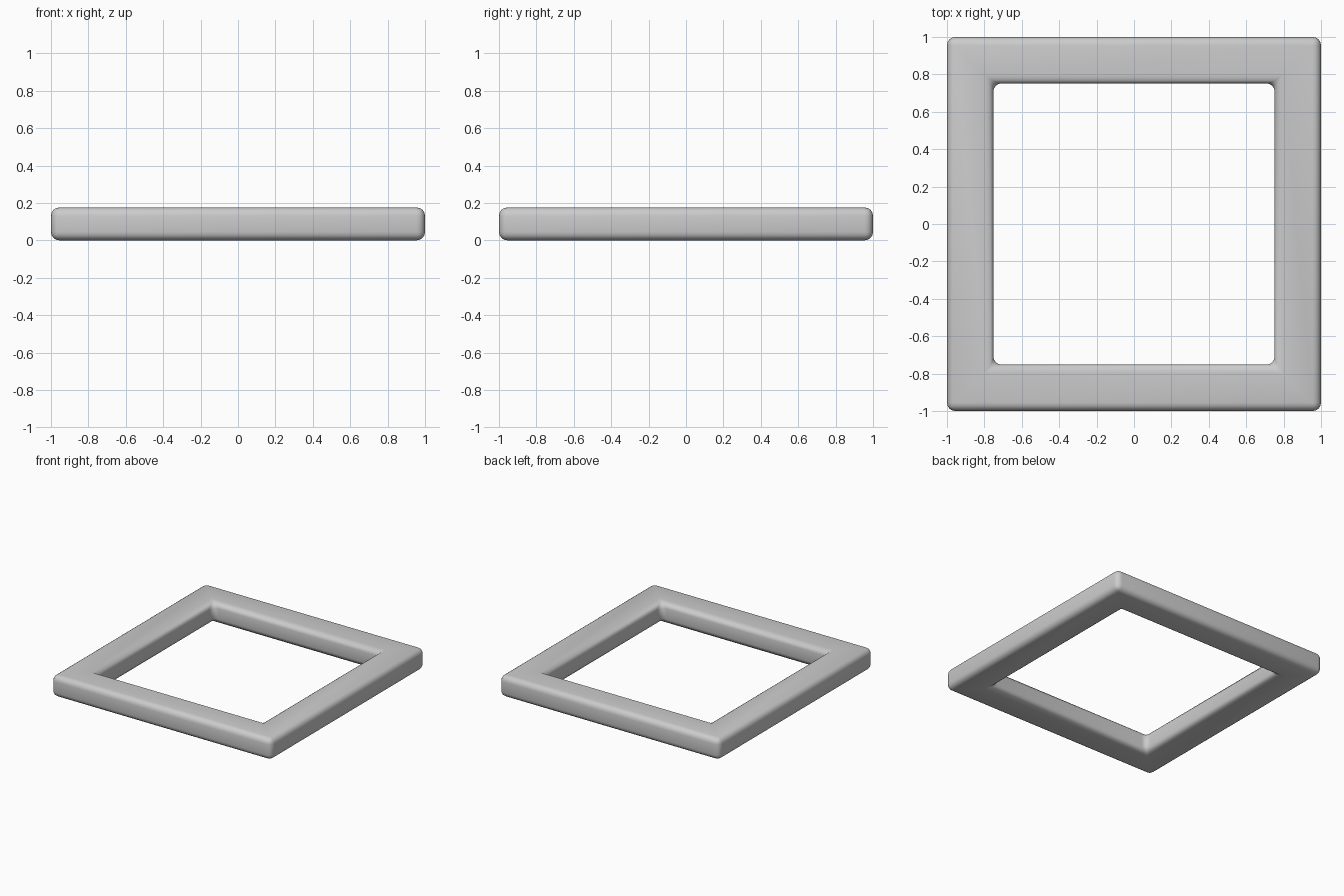
import bpy, bmesh

if "Cube" in bpy.data.objects:
    bpy.data.objects.remove(bpy.data.objects["Cube"])

OUTER, INNER, HEIGHT, ROUND = 1.0, 0.752, 0.176, 0.045

# Square ring section swept round four mitred corners
bm = bmesh.new()
corners = [(-1, -1), (1, -1), (1, 1), (-1, 1)]
section = [(OUTER, 0), (OUTER, HEIGHT), (INNER, HEIGHT), (INNER, 0)]
rings = [[bm.verts.new((sx * r, sy * r, z)) for r, z in section] for sx, sy in corners]
for i in range(4):
    a, b = rings[i], rings[(i + 1) % 4]
    for j in range(4):
        k = (j + 1) % 4
        bm.faces.new((a[j], b[j], b[k], a[k]))
bmesh.ops.recalc_face_normals(bm, faces=bm.faces)

mesh = bpy.data.meshes.new("square_frame")
bm.to_mesh(mesh)
bm.free()
frame = bpy.data.objects.new("square_frame", mesh)
bpy.context.collection.objects.link(frame)

# Rounded edges, smooth all over
bevel = frame.modifiers.new("rounded_edges", 'BEVEL')
bevel.width = ROUND
bevel.segments = 4
bevel.limit_method = 'ANGLE'
mesh.shade_smooth()
